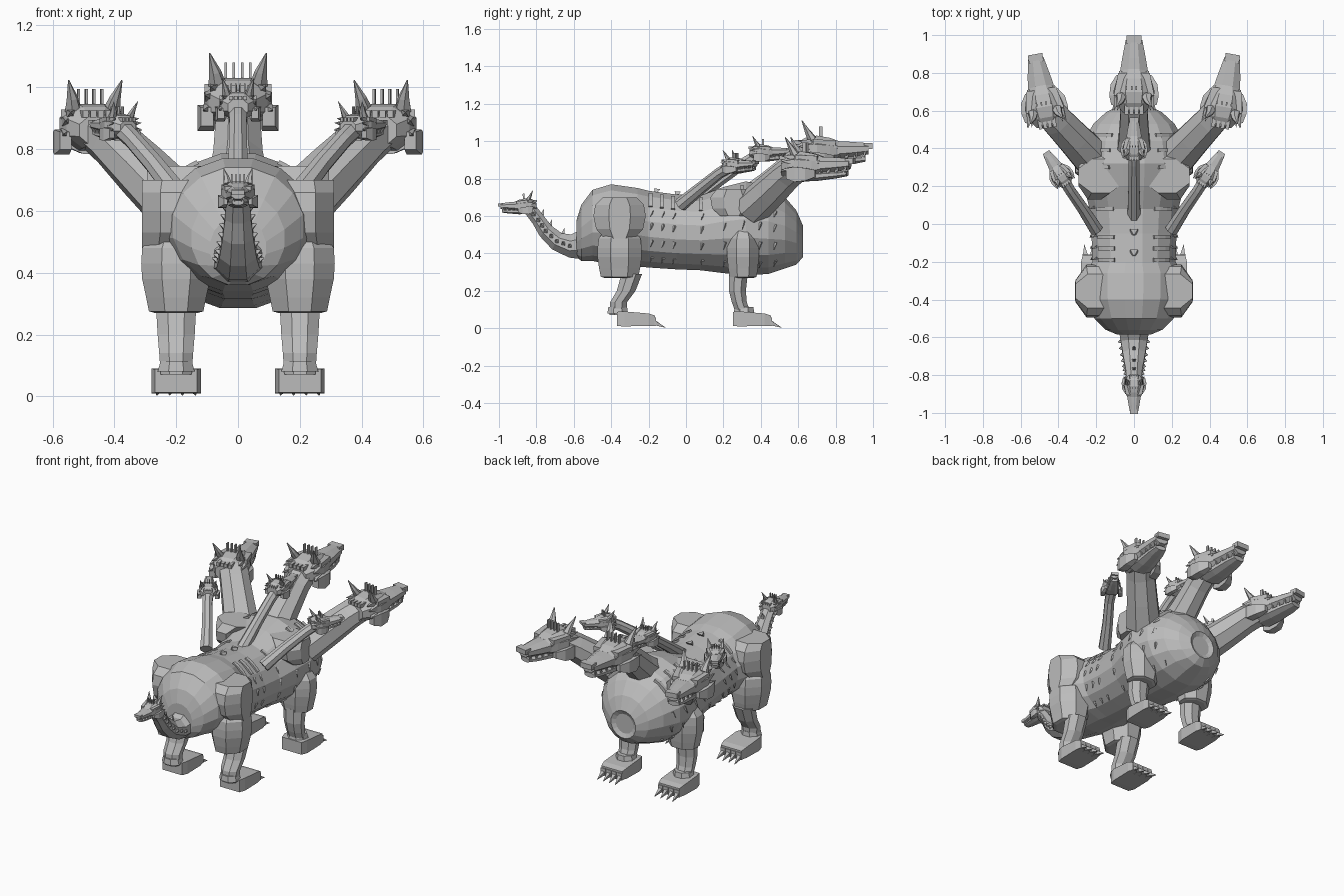
import bpy, bmesh, math
from mathutils import Vector, Matrix

if "Cube" in bpy.data.objects:
    bpy.data.objects.remove(bpy.data.objects["Cube"])

grey = bpy.data.materials.new("stone grey")
grey.diffuse_color = (0.5, 0.5, 0.5, 1)
grey.use_nodes = True
grey.node_tree.nodes["Principled BSDF"].inputs["Base Color"].default_value = grey.diffuse_color


def loft(bm, rings, n=8, axis=None):
    """Rings are (x, y, z, half width, half height); axis Y or Z fixes the ring plane."""
    pts = [Vector(r[:3]) for r in rings]
    k = 1 / math.cos(math.pi / n)
    loops = []
    for i, r in enumerate(rings):
        if axis == 'Y':
            u, v = Vector((1, 0, 0)), Vector((0, 0, 1))
        elif axis == 'Z':
            u, v = Vector((1, 0, 0)), Vector((0, 1, 0))
        else:
            t = pts[min(i + 1, len(pts) - 1)] - pts[max(i - 1, 0)]
            q = t.to_track_quat('Y', 'Z')
            u, v = q @ Vector((1, 0, 0)), q @ Vector((0, 0, 1))
        loop = []
        for j in range(n):
            a = 2 * math.pi * (j + 0.5) / n
            loop.append(bm.verts.new(pts[i] + u * (k * r[3] * math.cos(a)) + v * (k * r[4] * math.sin(a))))
        loops.append(loop)
    for a, b in zip(loops, loops[1:]):
        for j in range(n):
            bm.faces.new((a[j], a[(j + 1) % n], b[(j + 1) % n], b[j]))
    bm.faces.new(loops[0][::-1])
    bm.faces.new(loops[-1])


def box(bm, c, h):
    x, y, z = c
    loft(bm, [(x, y - h[1], z, h[0], h[2]), (x, y + h[1], z, h[0], h[2])], 4, 'Y')


def cone(bm, a, b, r, n=4):
    loft(bm, [(*a, r, r), (*b, 0.001, 0.001)], n)


def finish(bm, name, matrix=None):
    if matrix:
        bm.transform(matrix)
    bmesh.ops.recalc_face_normals(bm, faces=bm.faces)
    me = bpy.data.meshes.new(name)
    bm.to_mesh(me)
    bm.free()
    me.materials.append(grey)
    ob = bpy.data.objects.new(name, me)
    bpy.context.collection.objects.link(ob)
    return ob


def part(name, rings, n=8, axis=None):
    bm = bmesh.new()
    loft(bm, rings, n, axis)
    return finish(bm, name)


# Body: y, centre z, half width, half height
BODY = [(-.585, .48, .09, .1), (-.56, .51, .15, .15), (-.50, .55, .21, .19), (-.40, .555, .245, .215),
        (-.26, .54, .25, .21), (-.2, .53, .22, .205), (-.05, .515, .225, .2), (.08, .51, .235, .2),
        (.2, .525, .265, .23), (.32, .535, .285, .25), (.44, .525, .265, .235), (.53, .51, .215, .19),
        (.59, .485, .15, .145), (.625, .465, .085, .085), (.612, .465, .06, .06)]
part("body", [(0, y, z, w, h) for y, z, w, h in BODY], 16, 'Y')


def on_body(y, deg, out=1.0):
    for a, b in zip(BODY, BODY[1:]):
        if a[0] <= y <= b[0]:
            f = (y - a[0]) / (b[0] - a[0])
            z, w, h = (a[i] + (b[i] - a[i]) * f for i in (1, 2, 3))
            t = math.radians(deg)
            return Vector((out * w * math.cos(t), y, z + out * h * math.sin(t)))


# Raised ribs and small hide spikes
ribs, spikes = bmesh.new(), bmesh.new()
for y in (-.19, -.13, -.07, .08, .2, .3, .39, .47):
    for s in (-1, 1):
        flip = Vector((s, 1, 1))
        arc = [on_body(y, d, 1.01) * flip for d in (35, 45, 55, 63)]
        loft(ribs, [(*p, .01, .01) for p in arc], 4)
        for d in (-50, -20, 5, 25):
            base = on_body(y + .01, d + 4) * flip
            tip = on_body(y, d - 6, 1.04) * flip
            cone(spikes, base, tip, .007)
for y in (-.15, -.04):
    cone(spikes, on_body(y, 90), on_body(y - .02, 90, 1.08), .02)
finish(ribs, "back_ribs")
finish(spikes, "hide_spikes")

# Legs: thigh, shin, foot, toes and claws
for side, s in (("left", -1), ("right", 1)):
    x = .2 * s
    part(f"haunch_{side}", [((.31 - w) * s, -.355, z, w, h) for z, w, h in
         ((.48, .09, .08), (.53, .10, .125), (.6, .10, .14), (.66, .10, .13), (.7, .11, .09))], 8, 'Z')
    part(f"shoulder_{side}", [((.295 - w) * s, .255, z, w, h) for z, w, h in
         ((.6, .06, .07), (.64, .08, .115), (.7, .085, .125), (.745, .12, .09))], 8, 'Z')
    for end, cy, depth, shin, fy in (
            ("hind", -.355, .118, ((.29, -.29, .055), (.2, -.32, .05), (.14, -.36, .045), (.07, -.365, .045)), -.27),
            ("front", .305, .085, ((.29, .28, .05), (.2, .275, .045), (.14, .285, .04), (.07, .31, .04)), .35)):
        part(f"{end}_thigh_{side}", [(x, cy, z, w, depth * f) for z, w, f in
             ((.52, .08, .7), (.48, .11, .95), (.43, .113, 1), (.38, .11, 1), (.32, .097, .93),
              (.275, .088, .85), (.27, .07, .7))], 8, 'Z')
        part(f"{end}_shin_{side}", [(x, y, z, .065 - .005 * i, d) for i, (z, y, d) in enumerate(shin)], 8, 'Z')
        bm = bmesh.new()
        ay = shin[3][1]
        loft(bm, [(x, ay, .08, .06, .055), (x, ay, .115, .05, .05)], 8, 'Z')
        loft(bm, [(x, fy - .1, .05, .068, .038), (x, fy - .06, .05, .08, .04),
                  (x, fy + .07, .046, .08, .033), (x, fy + .105, .042, .072, .026)], 4, 'Y')
        for dx in (-.057, -.019, .019, .057):
            box(bm, (x + dx, fy + .08, .035), (.016, .03, .022))
            cone(bm, (x + dx, fy + .1, .03), (x + dx * 1.1, fy + .16, .004), .013)
        finish(bm, f"{end}_foot_{side}")


# One head, facing +y, origin at the skull centre
def head(name, loc, yaw, size, pitch=0):
    bm = bmesh.new()
    loft(bm, [(0, y, z, w, h) for y, z, w, h in
         ((-.11, -.01, .06, .05), (-.06, 0, .095, .07), (0, 0, .11, .08), (.07, 0, .09, .068), (.12, 0, .07, .05))], 8, 'Y')
    loft(bm, [(0, .06, 0, .082, .052), (0, .18, .005, .062, .042), (0, .275, .01, .044, .03)], 8, 'Y')
    loft(bm, [(0, -.01, -.06, .07, .03), (0, .08, -.06, .062, .027), (0, .2, -.05, .05, .021), (0, .26, -.045, .036, .014)], 8, 'Y')
    box(bm, (0, .275, .025), (.041, .023, .016))
    for s in (-1, 1):
        loft(bm, [(.1 * s, -.07, -.045, .02, .03), (.105 * s, -.02, -.05, .026, .042),
                  (.1 * s, .04, -.05, .024, .036), (.08 * s, .09, -.045, .012, .02)], 4, 'Y')
        loft(bm, [(.08 * s, -.02, .045, .028, .016), (.06 * s, .1, .04, .024, .014)], 4, 'Y')
        loft(bm, [(.07 * s, .075, .02, .014, .012), (.066 * s, .11, .02, .012, .01)], 6, 'Y')
        loft(bm, [(.068 * s, -.025, .06, .026, .022), (.074 * s, -.05, .1, .018, .014),
                  (.092 * s, -.08, .16, .002, .002)], 6)
        for x, z in ((.09, .02), (.075, .045), (.095, -.02)):
            cone(bm, (x * s, -.03, z), (x * s * 1.18, -.1, z * 1.15), .016)
        for x in (.013, .04):
            box(bm, (x * s, .02, .1), (.004, .01, .03))
            box(bm, (x * s, -.085, .045), (.01, .035, .012))
        for i in range(4):
            y = .12 + .045 * i
            x = (.066 - .008 * i) * s
            cone(bm, (x * .85, y, -.005), (x * .85, y, -.045), .008)
            cone(bm, (x * .75, y - .01, -.045), (x * .75, y - .01, -.01), .007)
    finish(bm, name, Matrix.Translation(loc) @ Matrix.Rotation(math.radians(yaw), 4, 'Z')
           @ Matrix.Rotation(math.radians(pitch), 4, 'X') @ Matrix.Scale(size, 4))


# Three large necks and heads
part("centre_neck", [(0, .34, .66, .1, .1), (0, .46, .77, .08, .08), (0, .58, .88, .072, .07), (0, .66, .94, .075, .065)])
head("centre_head", (0, .70, .95), 0, 1)
for side, s in (("left", -1), ("right", 1)):
    part(f"large_neck_{side}", [(.22 * s, .35, .64, .1, .09), (.31 * s, .445, .73, .09, .085),
         (.4 * s, .54, .82, .083, .075), (.46 * s, .605, .87, .08, .07)])
    head(f"large_head_{side}", (.475 * s, .62, .87), -10 * s, .95)
    # Small necks and heads on the back
    part(f"small_neck_{side}", [(.2 * s, -.03, .66, .035, .035), (.27 * s, .08, .75, .03, .03),
         (.34 * s, .18, .83, .028, .028), (.375 * s, .24, .865, .03, .03)])
    head(f"small_head_{side}", (.385 * s, .255, .873), -33 * s, .5)
part("small_neck_centre", [(0, .02, .67, .035, .035), (0, .18, .79, .03, .03), (0, .32, .89, .028, .028), (0, .39, .93, .03, .03)])
head("small_head_centre", (0, .40, .94), 0, .55)

# Tail with side spikes, ending in a head
TAIL = [(0, -.54, .45, .085, .085), (0, -.62, .44, .07, .062), (0, -.69, .465, .06, .05),
        (0, -.75, .52, .05, .042), (0, -.79, .58, .042, .036), (0, -.84, .645, .04, .035)]
part("tail", TAIL, 8)
bm = bmesh.new()
for a, b in zip(TAIL[1:], TAIL[2:]):
    for f in (0, .5):
        x, y, z, w, h = (p + (q - p) * f for p, q in zip(a, b))
        for s in (-1, 1):
            cone(bm, (s * w * .9, y, z), (s * (w + .014), y - .005, z + .008), .012)
    cone(bm, (0, a[1] + a[4] * .6, a[2] + a[4] * .7), (0, a[1] + a[4] * .8, a[2] + a[4] + .02), .01)
finish(bm, "tail_spikes")
head("tail_head", (0, -.855, .655), 180, .5, -3)
